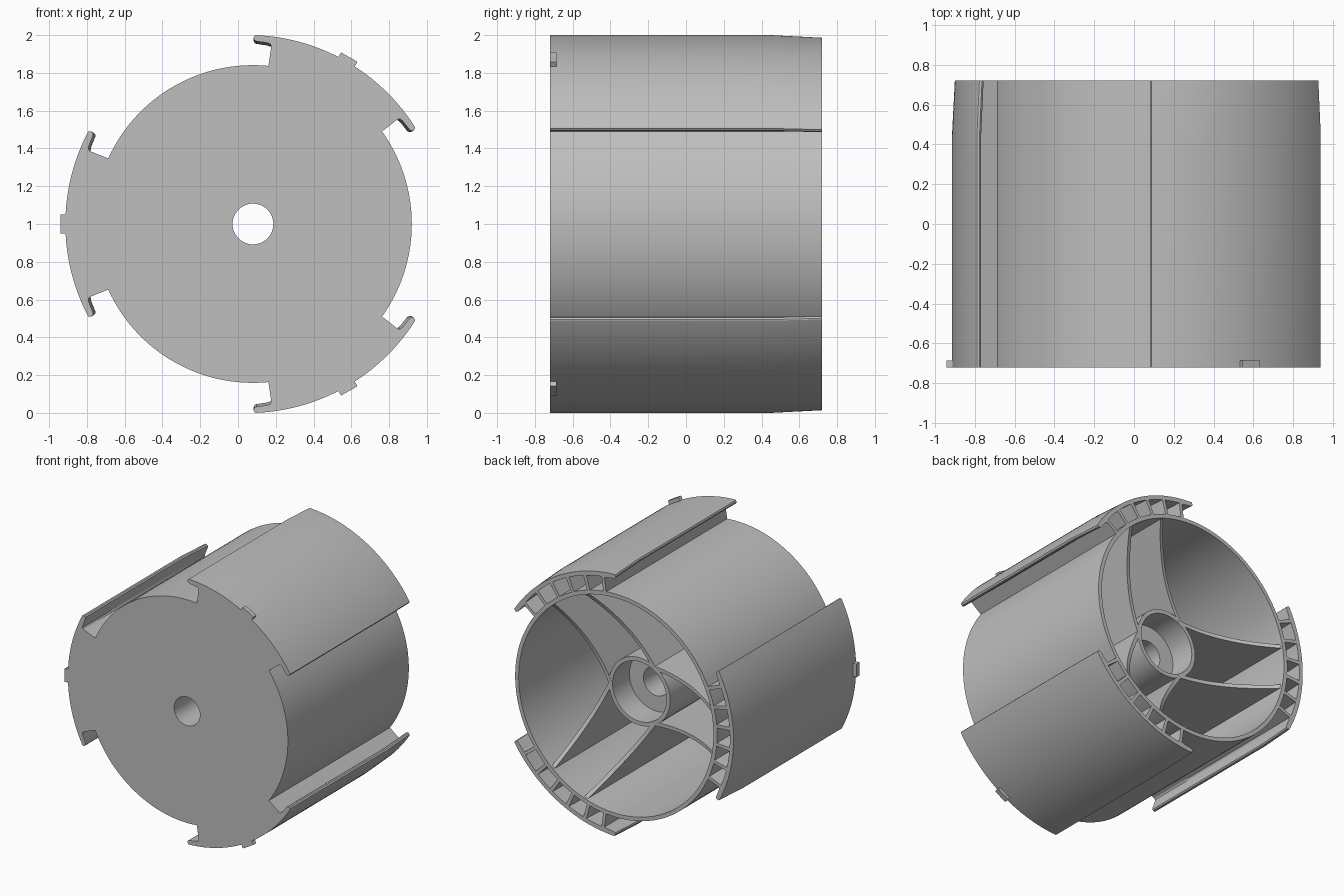
import bpy, bmesh
from math import radians, sin, cos, pi, hypot
from mathutils import Vector
from mathutils.geometry import tessellate_polygon

cube = bpy.data.objects.get("Cube")
if cube:
    bpy.data.objects.remove(cube, do_unlink=True)

CX, CZ = 0.079, 1.0
FRONT, PLATE, BACK = -0.72, -0.68, 0.72
BODY_R, BORE_R, HUB_R = 0.841, 0.108, 0.255
HUB_END, HUB_FLOOR = 0.44, 0.24
PADS = (60, 180, 300)

grey = bpy.data.materials.new("plain_grey")
grey.use_nodes = True
grey.diffuse_color = (0.52, 0.52, 0.52, 1)
grey.node_tree.nodes["Principled BSDF"].inputs["Base Color"].default_value = (0.52, 0.52, 0.52, 1)


def polar(deg, r):
    return (r * cos(radians(deg)), r * sin(radians(deg)))


def arc(a, b, r, n):
    return [polar(a + (b - a) * i / n, r) for i in range(n + 1)]


def circle(r, n=96):
    return arc(0, 360, r, n)[:-1]


def upright(u, v, w):
    """Profile in the x-z plane, depth along y."""
    return Vector((CX + u, w, CZ + v))


def prism(name, loops, depths, frame=upright, taper=0.0):
    """Extrude an outline with holes through several depths."""
    bm = bmesh.new()
    rings = []
    for k, w in enumerate(depths):
        ring = []
        for loop in loops:
            verts = []
            for u, v in loop:
                r = hypot(u, v)
                f = 1 - taper / r if taper and k == len(depths) - 1 and r > 0.95 else 1
                verts.append(bm.verts.new(frame(u * f, v * f, w)))
            ring.append(verts)
        rings.append(ring)
    tris = tessellate_polygon([[Vector((u, v, 0)) for u, v in lp] for lp in loops])
    for ring in (rings[0], rings[-1]):
        flat = [v for verts in ring for v in verts]
        for t in tris:
            bm.faces.new([flat[i] for i in t])
    for lower, upper in zip(rings, rings[1:]):
        for a, b in zip(lower, upper):
            for i in range(len(a)):
                j = (i + 1) % len(a)
                bm.faces.new((a[i], a[j], b[j], b[i]))
    bmesh.ops.recalc_face_normals(bm, faces=bm.faces)
    mesh = bpy.data.meshes.new(name)
    bm.to_mesh(mesh)
    bm.free()
    mesh.materials.append(grey)
    ob = bpy.data.objects.new(name, mesh)
    bpy.context.collection.objects.link(ob)
    bpy.ops.object.select_all(action='DESELECT')
    ob.select_set(True)
    bpy.context.view_layer.objects.active = ob
    bpy.ops.object.shade_smooth_by_angle(angle=radians(25))
    return ob


# Outer outline: round body with three hooked pads
HOOK = [(24.4, BODY_R), (24.1, 0.945), (24.5, 0.957), (25.4, 0.962),
        (29.0, 0.968), (29.6, 0.974), (29.8, 0.985), (29.5, 0.997)]
outline = []
for pad in PADS:
    outline += [polar(pad - a, r) for a, r in HOOK]
    for i in range(33):
        t = -1 + i / 16
        outline.append(polar(pad + 29.2 * t, 0.993 + 0.007 * t * t))
    outline += [polar(pad + a, r) for a, r in reversed(HOOK)]
    outline += arc(pad + 24.4, pad + 95.6, BODY_R, 32)[1:-1]

# Hollow cells between body wall and pad skin
cells = []
STEP, WIDTH = 9.4, 7.8
for pad in PADS:
    for i in range(5):
        mid = pad + (i - 2) * STEP
        lo, hi = mid - WIDTH / 2, mid + WIDTH / 2
        cells.append(arc(lo, hi, 0.842, 4) + arc(hi, lo, 0.963, 4))

prism("front_plate", [outline, circle(BORE_R, 48)], [FRONT, PLATE])
prism("body_shell", [outline, circle(0.812)] + cells, [PLATE, 0.45, BACK], taper=0.014)

# Hub with stepped bore
prism("hub_core", [circle(HUB_R, 64), circle(BORE_R, 48)], [PLATE, HUB_FLOOR])
prism("hub_cup", [circle(HUB_R, 64), circle(0.225, 64)], [HUB_FLOOR, HUB_END])


# Ribs from the hub to the pads, with hollowed back edges
def rib(name, start, end):
    p, q = Vector(start), Vector(end)
    length = (q - p).length
    d = (q - p) / length

    def along(u, v, w):
        c = p + d * u
        return Vector((CX + c.x - d.y * w, v, CZ + c.y + d.x * w))

    rise = BACK - 0.01 - HUB_END
    edge = [(length * i / 16, HUB_END + rise * (i / 16) ** 2) for i in range(17)]
    prism(name, [[(0, PLATE)] + edge + [(length, PLATE)]], [-0.014, 0.014], along)


for n, pad in enumerate(PADS):
    for side, word in ((-1, "a"), (1, "b")):
        rib(f"rib_{n + 1}_{word}", polar(pad + 60 * side, 0.243), polar(pad + 11 * side, 0.822))

    # Small locating tab at the front edge of each pad
    out, tan = Vector(polar(pad, 1)), Vector(polar(pad + 90, 1))
    corners = [out * r + tan * s for r, s in ((0.97, -0.05), (1.02, -0.05), (1.02, 0.05), (0.97, 0.05))]
    prism(f"tab_{n + 1}", [[tuple(c) for c in corners]], [FRONT, -0.685])
